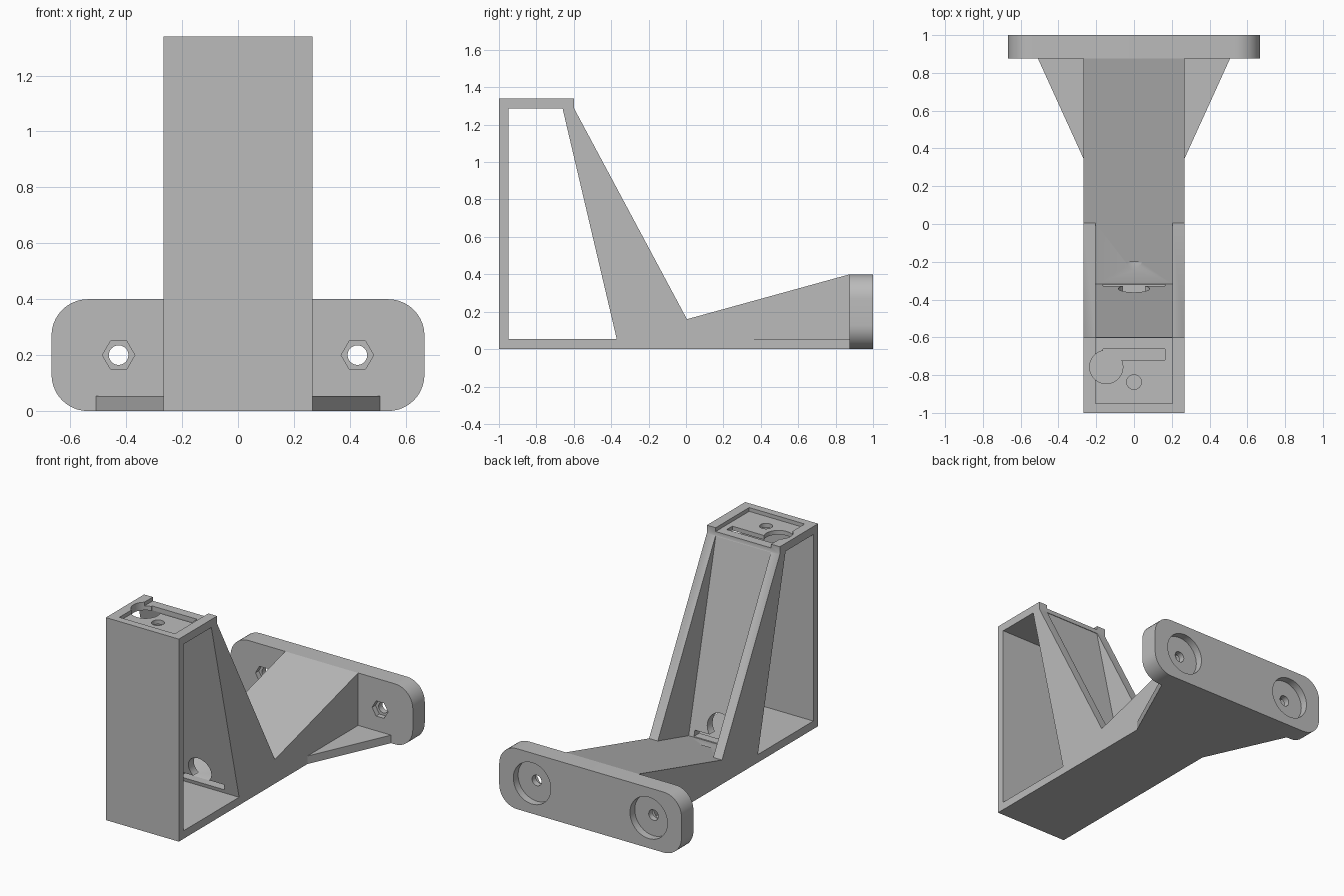
import bpy, bmesh
from math import cos, sin, pi, radians

cube = bpy.data.objects.get("Cube")
if cube:
    bpy.data.objects.remove(cube, do_unlink=True)

GREY = (0.5, 0.5, 0.5, 1)
mat = bpy.data.materials.new("plain_grey")
mat.use_nodes = True
mat.diffuse_color = GREY
mat.node_tree.nodes["Principled BSDF"].inputs["Base Color"].default_value = GREY

PLACE = {
    "x": lambda p, d: (d, p[0], p[1]),
    "y": lambda p, d: (p[0], d, p[1]),
    "z": lambda p, d: (p[0], p[1], d),
}


def prism(name, outline, axis, start, end):
    """Extrude a flat outline along an axis."""
    bm = bmesh.new()
    face = bm.faces.new([bm.verts.new(PLACE[axis](p, start)) for p in outline])
    moved = bmesh.ops.extrude_face_region(bm, geom=[face])["geom"]
    for v in moved:
        if isinstance(v, bmesh.types.BMVert):
            v.co["xyz".index(axis)] = end
    bmesh.ops.recalc_face_normals(bm, faces=bm.faces)
    mesh = bpy.data.meshes.new(name)
    bm.to_mesh(mesh)
    bm.free()
    mesh.materials.append(mat)
    ob = bpy.data.objects.new(name, mesh)
    bpy.context.collection.objects.link(ob)
    return ob


def rect(x0, x1, y0, y1):
    return [(x0, y0), (x1, y0), (x1, y1), (x0, y1)]


def ring(cx, cy, r, n=48):
    return [(cx + r * cos(2 * pi * i / n), cy + r * sin(2 * pi * i / n)) for i in range(n)]


def rounded(w, z0, z1, r, n=10):
    pts = []
    corners = [(w - r, z1 - r), (r - w, z1 - r), (r - w, z0 + r), (w - r, z0 + r)]
    for q, (cx, cz) in enumerate(corners):
        for i in range(n + 1):
            a = (q + i / n) * pi / 2
            pts.append((cx + r * cos(a), cz + r * sin(a)))
    return pts


def activate(ob):
    bpy.ops.object.select_all(action="DESELECT")
    ob.select_set(True)
    bpy.context.view_layer.objects.active = ob


def cut(ob, outline, axis, start, end):
    """Subtract an extruded outline."""
    cutter = prism("cutter", outline, axis, start, end)
    cutter.hide_render = True
    mod = ob.modifiers.new("cut", "BOOLEAN")
    mod.operation = "DIFFERENCE"
    mod.solver = "EXACT"
    mod.object = cutter
    activate(ob)
    bpy.ops.object.modifier_apply(modifier=mod.name)
    bpy.data.objects.remove(cutter, do_unlink=True)


HALF = 0.267      # half width of the body
INNER = 0.203     # half width of the channel and tray
PLATE_Y = 0.875   # front of the mounting plate

# Tower and arm in one side profile
body = prism("tower_and_arm", [(-1, 0), (PLATE_Y, 0), (PLATE_Y, 0.4), (0.005, 0.16),
                               (-0.6, 1.29), (-0.6, 1.34), (-1, 1.34)], "x", -HALF, HALF)
# Open window through the tower
cut(body, [(-0.95, 0.053), (-0.37, 0.053), (-0.66, 1.287), (-0.95, 1.287)], "x", -1, 1)
# Channel down the sloping back
cut(body, [(-0.318, 0.072), (0.005, 0.16), (0.1, 0.6), (-0.4, 1.28), (-0.602, 1.286)],
    "x", -INNER, INNER)
# Keyhole at the foot of the sloping web
cut(body, rect(-0.165, 0.165, 0.077, 0.115), "y", -0.45, -0.3)
cut(body, ring(0, 0.175, 0.083), "y", -0.5, -0.2)
# Shallow tray in the top, open at the back
cut(body, rect(-INNER, INNER, -0.95, -0.5), "z", 1.315, 1.5)
# Keyhole and screw hole in the tray
cut(body, ring(-0.147, -0.757, 0.088), "z", 1.2, 1.5)
cut(body, rect(-0.165, 0.165, -0.72, -0.662), "z", 1.2, 1.5)
cut(body, ring(0, -0.837, 0.039), "z", 1.2, 1.5)

# Mounting plate with nut pockets, bolt holes and round back recesses
plate = prism("mounting_plate", rounded(0.667, 0, 0.4, 0.13), "y", PLATE_Y, 1)
for x in (-0.427, 0.427):
    cut(plate, ring(x, 0.2, 0.035, 32), "y", 0.5, 1.5)
    cut(plate, ring(x, 0.2, 0.058, 6), "y", 0.5, PLATE_Y + 0.035)
    cut(plate, ring(x, 0.2, 0.137), "y", 0.95, 1.5)

# Flat gussets bracing the arm to the plate
gussets = [prism(f"{side}_gusset", [(s * HALF, 0.345), (s * 0.508, PLATE_Y), (s * HALF, PLATE_Y)],
                 "z", 0, 0.053) for side, s in (("left", 1), ("right", -1))]

for ob in [body, plate] + gussets:
    activate(ob)
    bpy.ops.object.shade_smooth_by_angle(angle=radians(30))
